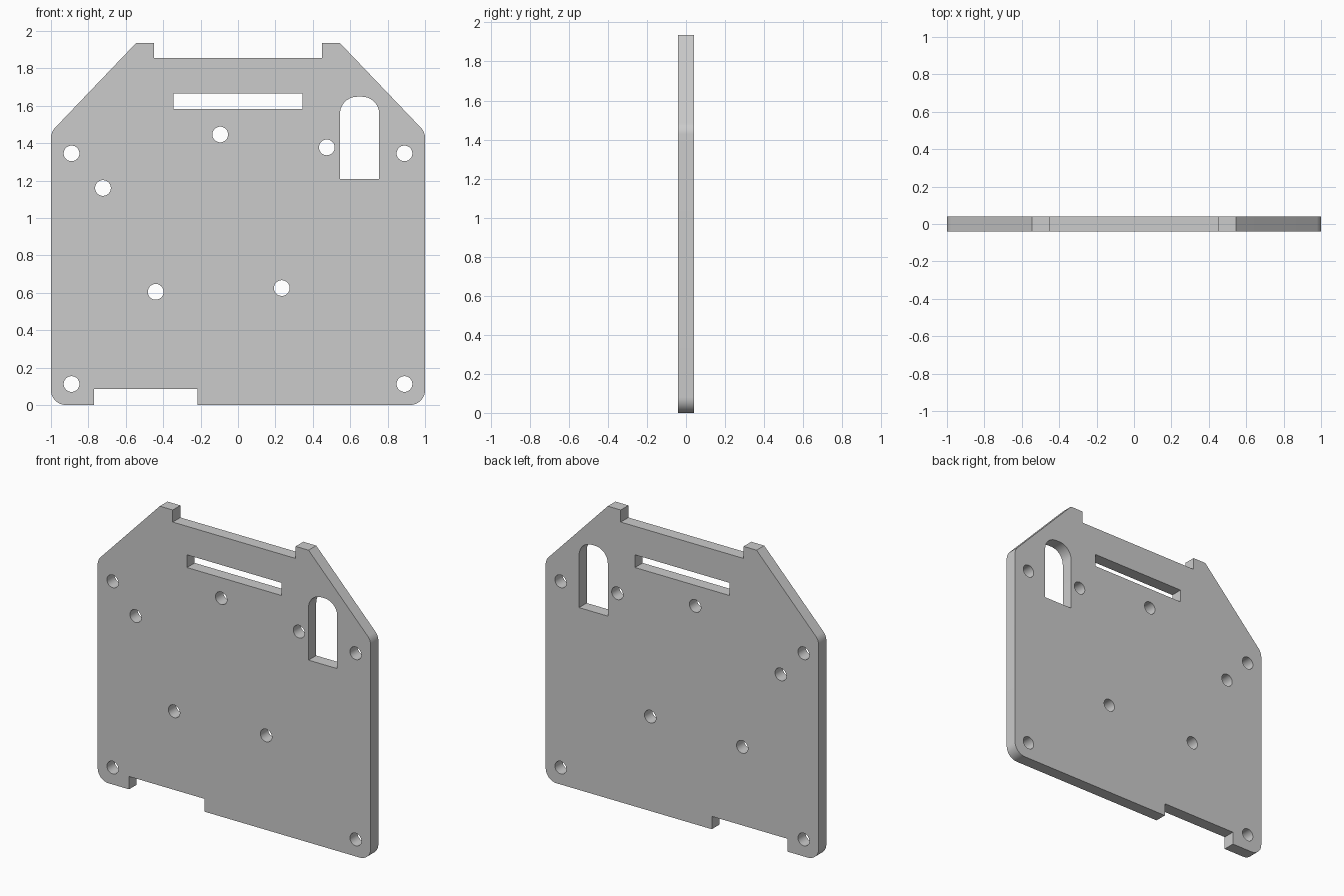
import bpy
import bmesh
from math import cos, sin, tan, pi
from mathutils import Vector, Matrix

THICKNESS = 0.08
CORNER = 0.08

if "Cube" in bpy.data.objects:
    bpy.data.objects.remove(bpy.data.objects["Cube"])


def rounded(corners, steps=10):
    """Turn (x, z, radius) corners into a closed loop with filleted corners."""
    loop = []
    for i, (x, z, radius) in enumerate(corners):
        p = Vector((x, z))
        if not radius:
            loop.append(p)
            continue
        a = (Vector(corners[i - 1][:2]) - p).normalized()
        b = (Vector(corners[(i + 1) % len(corners)][:2]) - p).normalized()
        half = a.angle(b) / 2
        centre = p + (a + b).normalized() * radius / sin(half)
        start = p + a * radius / tan(half) - centre
        end = p + b * radius / tan(half) - centre
        sweep = start.angle(end)
        for k in range(steps + 1):
            t = k / steps
            loop.append(centre + (start * sin((1 - t) * sweep)
                                  + end * sin(t * sweep)) / sin(sweep))
    return loop


def circle(x, z, radius=0.042, sides=40):
    return [Vector((x + radius * cos(2 * pi * k / sides),
                    z + radius * sin(2 * pi * k / sides))) for k in range(sides)]


def box(x0, x1, z0, z1, top_radius=0):
    return rounded([(x0, z0, 0), (x1, z0, 0), (x1, z1, top_radius), (x0, z1, top_radius)])


# Outer outline: mirrored shoulders and top tabs, bottom notch on one side
shoulder = [(1, 0, CORNER), (1, 1.459, CORNER), (0.545, 1.935, 0),
            (0.45, 1.935, 0), (0.45, 1.855, 0)]
notch = [(-0.77, 0, 0), (-0.77, 0.085, 0), (-0.217, 0.085, 0), (-0.217, 0, 0)]
outline = rounded(shoulder + [(-x, z, r) for x, z, r in reversed(shoulder)] + notch)

# Openings: long slot, arched window, corner holes and scattered holes
loops = [outline, box(-0.345, 0.345, 1.582, 1.666), box(0.545, 0.755, 1.207, 1.648, 0.092)]
loops += [circle(side * 0.89, z) for side in (-1, 1) for z in (0.112, 1.345)]
loops += [circle(x, z) for x, z in [(-0.722, 1.16), (-0.095, 1.446), (0.475, 1.377),
                                    (-0.44, 0.605), (0.234, 0.625)]]

# Filled profile extruded to the plate thickness
profile = bpy.data.curves.new("plate_profile", "CURVE")
profile.dimensions = "2D"
profile.fill_mode = "BOTH"
profile.extrude = THICKNESS / 2
for loop in loops:
    spline = profile.splines.new("POLY")
    spline.points.add(len(loop) - 1)
    for point, p in zip(spline.points, loop):
        point.co = (p.x, p.y, 0, 1)
    spline.use_cyclic_u = True

plate = bpy.data.objects.new("mounting_plate", profile)
bpy.context.collection.objects.link(plate)
bpy.ops.object.select_all(action="DESELECT")
plate.select_set(True)
bpy.context.view_layer.objects.active = plate
bpy.ops.object.convert(target="MESH")
plate = bpy.context.view_layer.objects.active

# Stand the plate upright, weld its seams and tidy the flat faces
bm = bmesh.new()
bm.from_mesh(plate.data)
bmesh.ops.transform(bm, matrix=Matrix.Rotation(pi / 2, 4, "X"), verts=bm.verts)
bmesh.ops.remove_doubles(bm, verts=bm.verts, dist=0.0001)
bmesh.ops.recalc_face_normals(bm, faces=bm.faces)
bm.to_mesh(plate.data)
bm.free()
bpy.ops.object.shade_smooth_by_angle(angle=pi / 6)
